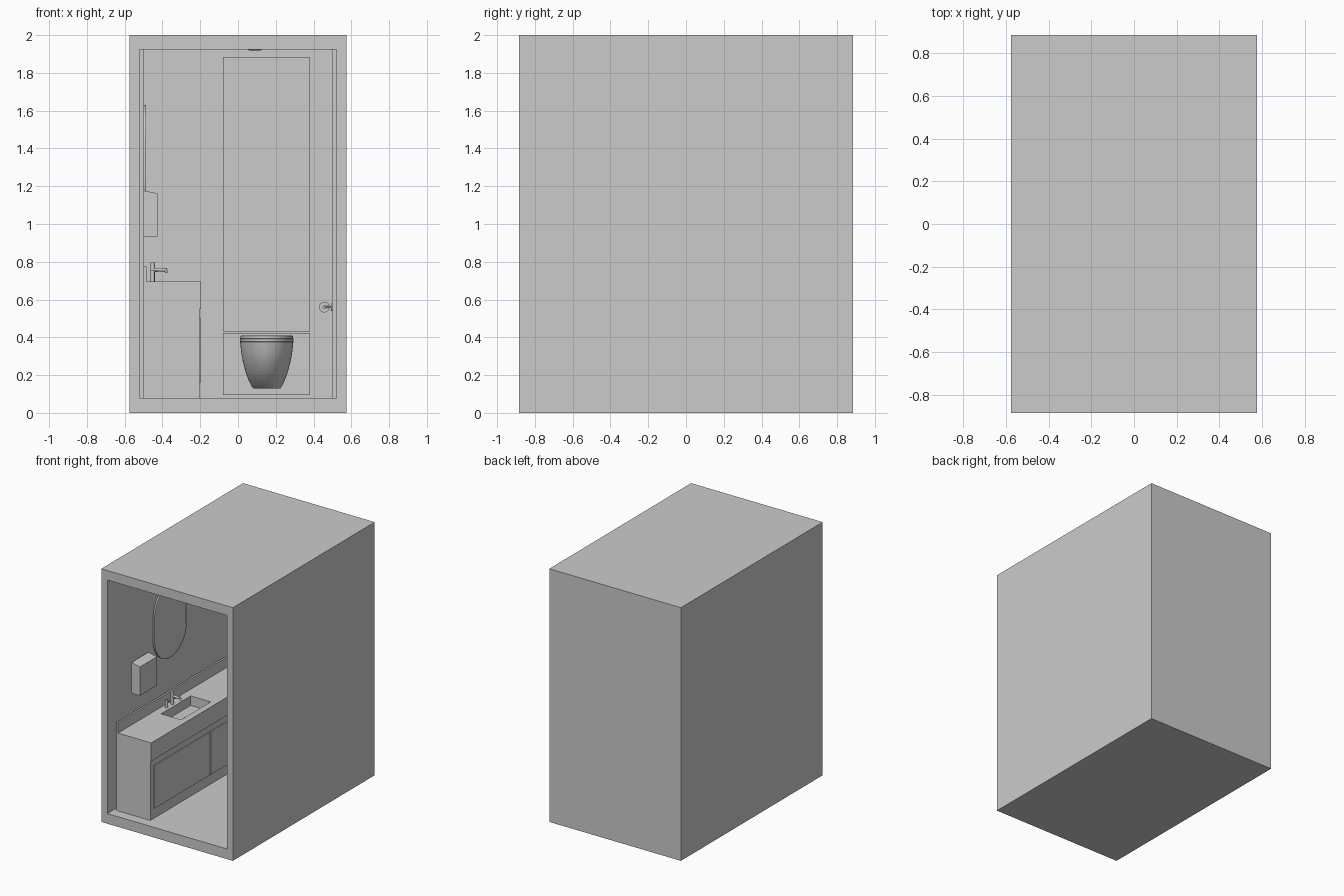
import bpy, bmesh, math
from mathutils import Matrix, Vector

if "Cube" in bpy.data.objects:
    bpy.data.objects.remove(bpy.data.objects["Cube"])


def finish(name, bm, smooth=False):
    bmesh.ops.recalc_face_normals(bm, faces=bm.faces)
    me = bpy.data.meshes.new(name)
    bm.to_mesh(me)
    bm.free()
    ob = bpy.data.objects.new(name, me)
    bpy.context.collection.objects.link(ob)
    bpy.ops.object.select_all(action='DESELECT')
    bpy.context.view_layer.objects.active = ob
    ob.select_set(True)
    if smooth:
        bpy.ops.object.shade_smooth_by_angle(angle=math.radians(35))
    return ob


def box_bm(x0, x1, y0, y1, z0, z1):
    bm = bmesh.new()
    bmesh.ops.create_cube(bm, size=1)
    for v in bm.verts:
        v.co = ((x0 + x1) / 2 + v.co.x * (x1 - x0),
                (y0 + y1) / 2 + v.co.y * (y1 - y0),
                (z0 + z1) / 2 + v.co.z * (z1 - z0))
    return bm


def box(name, *dims):
    return finish(name, box_bm(*dims))


def cylinder(name, a, b, r, r2=None, seg=32):
    a, b = Vector(a), Vector(b)
    bm = bmesh.new()
    rot = (b - a).to_track_quat('Z', 'Y').to_matrix().to_4x4()
    bmesh.ops.create_cone(bm, cap_ends=True, segments=seg, radius1=r,
                          radius2=r if r2 is None else r2, depth=(b - a).length,
                          matrix=Matrix.Translation((a + b) / 2) @ rot)
    return finish(name, bm, True)


def loft(name, rings):
    bm = bmesh.new()
    loops = [[bm.verts.new(p) for p in ring] for ring in rings]
    n = len(loops[0])
    for lo, hi in zip(loops, loops[1:]):
        for i in range(n):
            j = (i + 1) % n
            bm.faces.new((lo[i], lo[j], hi[j], hi[i]))
    bm.faces.new(loops[0])
    bm.faces.new(loops[-1])
    return finish(name, bm, True)


# hollow room, open at the front
bm = box_bm(-0.575, 0.575, -0.885, 0.885, 0, 2)
bmesh.ops.recalc_face_normals(bm, faces=bm.faces)
front = min(bm.faces, key=lambda f: f.calc_center_median().y)
bmesh.ops.inset_region(bm, faces=[front], thickness=0.075)
for v in front.verts:
    v.co.z = 0.08 if v.co.z < 1 else 1.925
back = bmesh.ops.extrude_discrete_faces(bm, faces=[front])["faces"][0]
for v in back.verts:
    v.co.y = 0.81
finish("room_shell", bm)

# service wall behind the toilet, with its cladding panels
WALL = 0.68
box("service_wall", -0.5, 0.5, WALL, 0.81, 0.08, 1.925)
box("lower_wall_panel", -0.08, 0.38, WALL - 0.01, WALL, 0.095, 0.424)
box("upper_wall_panel", -0.08, 0.38, WALL - 0.01, WALL, 0.43, 1.885)
cylinder("flush_button", (0.152, WALL - 0.01, 0.77), (0.152, WALL - 0.014, 0.77), 0.02)

# vanity cabinet, doors and worktop with basin cut in
box("vanity_cabinet", -0.5, -0.203, -0.805, WALL, 0.08, 0.55)
for i, y in enumerate((-0.76, -0.06)):
    box(f"cabinet_door_{i + 1}", -0.203, -0.196, y, y + 0.69, 0.16, 0.50)
top = box("worktop", -0.5, -0.195, -0.805, WALL, 0.55, 0.695)
cut = box("basin_cutter", -0.42, -0.245, -0.36, 0.01, 0.62, 0.75)
cut.hide_render = True
mod = top.modifiers.new("basin", 'BOOLEAN')
mod.object = cut
mod.solver = 'EXACT'
bpy.ops.object.select_all(action='DESELECT')
bpy.context.view_layer.objects.active = top
top.select_set(True)
bpy.ops.object.modifier_apply(modifier="basin")
bpy.data.objects.remove(cut)
box("backsplash", -0.5, -0.485, -0.805, WALL, 0.695, 0.775)
cylinder("basin_drain", (-0.332, -0.175, 0.62), (-0.332, -0.175, 0.624), 0.014)

# tap
FY = -0.175
cylinder("tap_body", (-0.452, FY, 0.695), (-0.452, FY, 0.795), 0.012)
cylinder("tap_spout", (-0.452, FY, 0.758), (-0.385, FY, 0.758), 0.009)
cylinder("tap_outlet", (-0.385, FY, 0.765), (-0.378, FY, 0.742), 0.008)
cylinder("tap_handle", (-0.452, FY - 0.07, 0.695), (-0.452, FY - 0.07, 0.755), 0.011)
cylinder("tap_lever", (-0.452, FY - 0.07, 0.748), (-0.42, FY - 0.07, 0.752), 0.004)


# capsule-shaped mirror with a raised rim
def capsule(x, r, yc=-0.145, z0=1.24, z1=1.43, n=32):
    pts = []
    for k in range(2 * (n + 1)):
        top_half = k <= n
        a = math.pi * (k if top_half else k - 1) / n
        pts.append((x, yc + r * math.cos(a), (z1 if top_half else z0) + r * math.sin(a)))
    return pts


loft("mirror", [capsule(-0.5, 0.2), capsule(-0.487, 0.2),
                capsule(-0.487, 0.195), capsule(-0.489, 0.195)])

# towel dispenser with a sloping top
bm = box_bm(-0.5, -0.425, -0.617, -0.405, 0.935, 1.177)
for v in bm.verts:
    if v.co.x > -0.45 and v.co.z > 1:
        v.co.z = 1.162
finish("towel_dispenser", bm)


# wall-hung toilet: D-shaped sections stacked upwards
def d_section(z, w, length, n=28):
    yb, cx = WALL - 0.01, 0.152
    straight = max(length - 1.35 * w, 0.03)
    pts = [(cx + w, yb, z)]
    for k in range(n + 1):
        a = math.pi * k / n
        pts.append((cx + w * math.cos(a),
                    yb - straight - (length - straight) * math.sin(a), z))
    return pts + [(cx - w, yb, z)]


loft("toilet_bowl", [d_section(z, w, l) for z, w, l in (
    (0.13, 0.073, 0.22), (0.145, 0.082, 0.245), (0.18, 0.099, 0.29), (0.22, 0.113, 0.33),
    (0.27, 0.126, 0.365), (0.32, 0.135, 0.39), (0.375, 0.141, 0.405))])
loft("toilet_seat", [d_section(z, w, l) for z, w, l in (
    (0.375, 0.138, 0.402), (0.378, 0.142, 0.407), (0.390, 0.142, 0.407), (0.392, 0.139, 0.403))])
loft("toilet_lid", [d_section(z, w, l) for z, w, l in (
    (0.392, 0.139, 0.404), (0.394, 0.141, 0.407), (0.407, 0.138, 0.403), (0.411, 0.132, 0.395))])

# paper roll on the right wall
PY = 0.3
cylinder("paper_roll", (0.457, PY - 0.045, 0.56), (0.457, PY + 0.045, 0.56), 0.028)
cylinder("roll_spindle", (0.457, PY - 0.06, 0.56), (0.457, PY + 0.05, 0.56), 0.009)
cylinder("roll_arm", (0.457, PY - 0.058, 0.56), (0.492, PY - 0.058, 0.56), 0.005)
cylinder("roll_wall_plate", (0.492, PY - 0.058, 0.56), (0.5, PY - 0.058, 0.56), 0.02)

# ceiling light
cylinder("ceiling_light", (0.09, 0, 1.925), (0.09, 0, 1.918), 0.042, 0.025)
